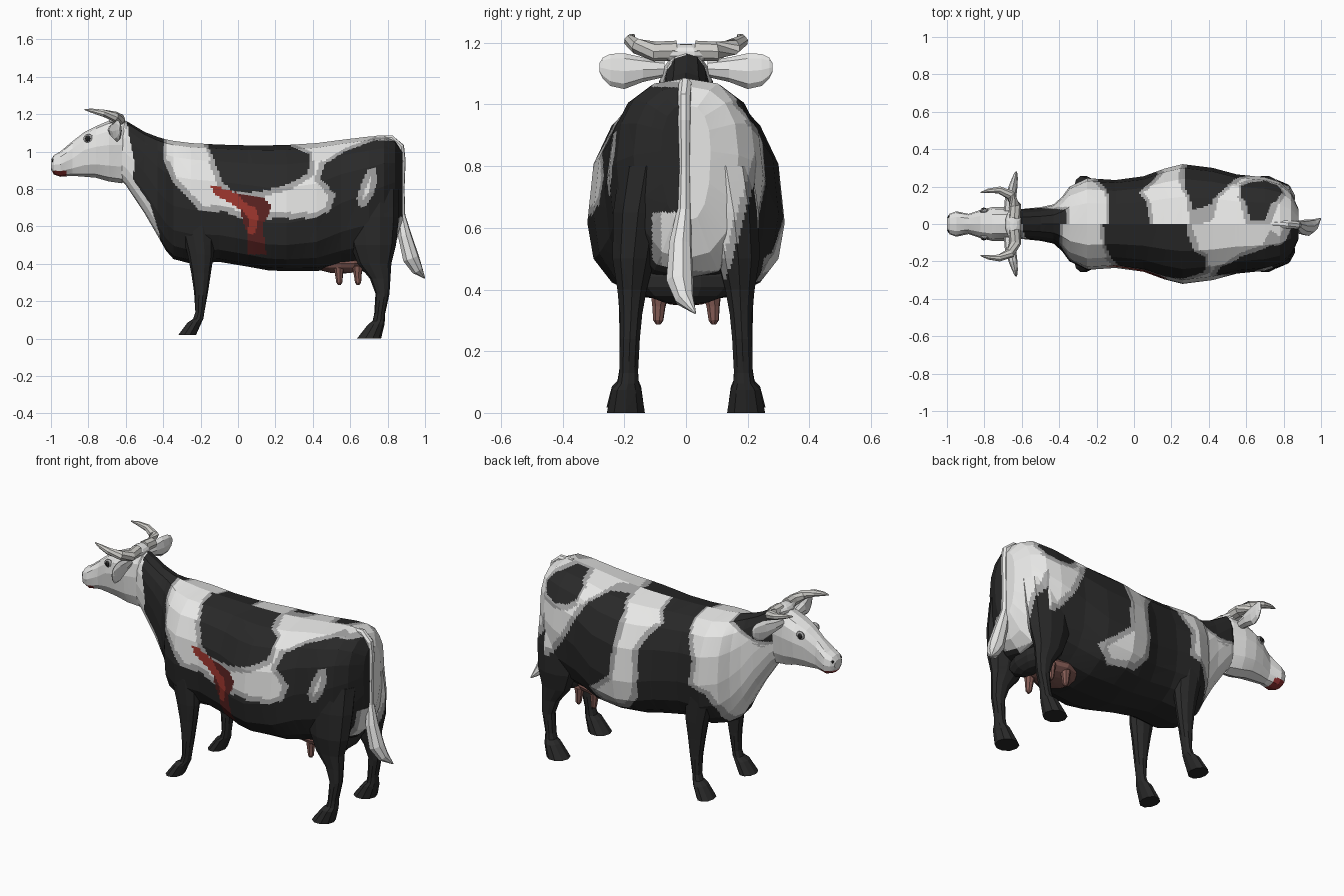
import bpy, bmesh, math
from mathutils import Vector

COLOURS = [("white hide", (.80, .80, .79)), ("black hide", (.022, .022, .022)),
           ("grey patch edge", (.38, .38, .38)), ("red stripe", (.32, .035, .025)),
           ("dark red stripe", (.10, .016, .015)), ("udder pink", (.23, .105, .09)),
           ("horn", (.62, .61, .58)), ("mouth red", (.28, .03, .03))]
WHITE, BLACK, GREY, RED, DARK, PINK, HORN, MOUTH = range(8)
MATS = []
for n, c in COLOURS:
    m = bpy.data.materials.new(n)
    m.diffuse_color = (*c, 1)
    MATS.append(m)

# Coat patches as outlines in side view (x, z)
LEFT_WHITE = [(-.39, 1.2), (-.17, 1.2), (-.165, 1.04), (-.13, .96), (-.085, .84), (-.03, .785), (.12, .783),
              (.28, .83), (.375, .885), (.385, .985), (.29, 1.025), (.28, 1.2), (.98, 1.2), (.86, 1.055),
              (.73, 1.06), (.57, 1.0), (.465, .933), (.44, .853), (.52, .773), (.49, .68), (.41, .644),
              (.17, .64), (.04, .628), (-.07, .68), (-.2, .68), (-.283, .767), (-.353, .842), (-.40, .96)]
LEFT_THROAT = [(-.8, .4), (-.8, 1.3), (-.605, 1.3), (-.585, 1.1), (-.555, .95), (-.56, .85), (-.47, .72),
               (-.42, .56), (-.40, .4)]
LEFT_HIP = [(.735, .91), (.70, .91), (.66, .83), (.635, .75), (.65, .70), (.69, .715), (.725, .77), (.745, .85)]
RIGHT_FRONT = [(-.9, .45), (-.9, 1.3), (-.13, 1.3), (-.13, 1.0), (-.16, .9), (-.20, .82), (-.18, .68),
               (-.28, .64), (-.33, .55), (-.35, .45)]
RIGHT_REAR = [(.09, 1.2), (.09, 1.04), (.03, .96), (.10, .87), (.13, .8), (.12, .66), (.13, .53), (.20, .44),
              (.37, .42), (.46, .50), (.39, .55), (.29, .64), (.27, .85), (.27, .97), (.31, 1.025), (.42, 1.025),
              (.50, .97), (.56, .86), (.62, .74), (.70, .64), (.78, .58), (.82, .5), (1.1, .42), (1.1, 1.2)]
NECK_CAP = [(-.63, .99), (-.63, 1.3), (-.38, 1.3), (-.36, 1.045), (-.45, .99), (-.54, .97)]
HIP_SPOT = [(.68 + .115 * math.cos(i * .7), 1.0 + .078 * math.sin(i * .7)) for i in range(9)]
STRIPE = [(-.15, .815), (-.1, .81), (0, .775), (.03, .73), (.09, .70), (.11, .65), (.09, .56), (.05, .56),
          (.06, .64), (.02, .685), (-.05, .73), (-.12, .765)]
STRIPE_DARK = [(-.02, .785), (.03, .77), (.13, .755), (.18, .71), (.16, .65), (.13, .62), (.15, .45), (.05, .45),
               (.05, .56), (.03, .62), (.01, .69)]


def signed(poly, x, z):
    """Distance to the outline, positive inside."""
    inside, best = False, 9.0
    for (x0, z0), (x1, z1) in zip(poly, poly[1:] + poly[:1]):
        if (z0 > z) != (z1 > z) and x < x0 + (z - z0) * (x1 - x0) / (z1 - z0):
            inside = not inside
        dx, dz = x1 - x0, z1 - z0
        t = max(0, min(1, ((x - x0) * dx + (z - z0) * dz) / (dx * dx + dz * dz + 1e-12)))
        best = min(best, math.hypot(x - x0 - t * dx, z - z0 - t * dz))
    return best if inside else -best


def coat(p):
    x, y, z = p
    if z < .4:
        return BLACK
    if x > (.8 if y < 0 else .77) and z < (1.03 if y < 0 else .92) and -.11 < y:   # back of the rump
        d = min(z - .43, y + (.02 if z > .65 else .11), .12 + .3 * (z - .4) - y)
    elif y < 0:
        if signed(STRIPE, x, z) > 0:
            return RED
        if signed(STRIPE_DARK, x, z) > 0:
            return DARK
        d = max(signed(LEFT_WHITE, x, z), signed(LEFT_HIP, x, z))
        if signed(LEFT_THROAT, x, z) > 0:
            return WHITE
    else:
        d = max(min(signed(RIGHT_FRONT, x, z), -signed(NECK_CAP, x, z)),
                min(signed(RIGHT_REAR, x, z), -signed(HIP_SPOT, x, z)))
    return BLACK if d < 0 else GREY if d < (.03 if z < .95 else .016) else WHITE


def finish(name, bm, paint):
    bmesh.ops.recalc_face_normals(bm, faces=bm.faces)
    for f in bm.faces:
        f.material_index = paint(f.calc_center_median()) if callable(paint) else paint
    me = bpy.data.meshes.new(name)
    bm.to_mesh(me)
    bm.free()
    for m in MATS:
        me.materials.append(m)
    ob = bpy.data.objects.new(name, me)
    bpy.context.collection.objects.link(ob)
    return ob


def loft(name, rings, paint, cuts=0):
    """Skin a row of rings, close the ends with fans, cut finely for the paint."""
    bm = bmesh.new()
    vs = [[bm.verts.new(p) for p in r] for r in rings]
    n = len(vs[0])
    for a, b in zip(vs, vs[1:]):
        for i in range(n):
            bm.faces.new((a[i], a[(i + 1) % n], b[(i + 1) % n], b[i]))
    for r in (vs[0], vs[-1]):
        c = bm.verts.new(sum((v.co for v in r), Vector()) / n)
        for i in range(n):
            bm.faces.new((r[i], r[(i + 1) % n], c))
    if cuts:
        bmesh.ops.subdivide_edges(bm, edges=bm.edges[:], cuts=cuts, use_grid_fill=True)
    return finish(name, bm, paint)


def power(v, p):
    return math.copysign(abs(v) ** p, v)


def upright(x, zb, zt, hw, k, n=16, p=.82):
    """Ring across x: k is the height share of the widest point."""
    zw, out = zb + (zt - zb) * k, []
    for i in range(n):
        c, s = math.cos(math.tau * i / n), math.sin(math.tau * i / n)
        out.append(Vector((x, hw * power(c, p), zw + power(s, p) * (zt - zw if s > 0 else zw - zb))))
    return out


def level(z, x0, x1, y, ry, n=10):
    return [Vector(((x0 + x1) / 2 + (x1 - x0) / 2 * math.cos(math.tau * i / n),
                    y + ry * math.sin(math.tau * i / n), z)) for i in range(n)]


def tube(name, path, paint, n=8):
    pts, rings = [Vector(p[:3]) for p in path], []
    for i, p in enumerate(pts):
        t = (pts[min(i + 1, len(pts) - 1)] - pts[max(i - 1, 0)]).normalized()
        u = t.cross(Vector((.3, .5, .1)) if abs(t.y) < .7 else Vector((0, 0, 1))).normalized()
        w = t.cross(u)
        rings.append([p + path[i][3] * (u * math.cos(math.tau * j / n) + w * math.sin(math.tau * j / n)) for j in range(n)])
    return loft(name, rings, paint)


def blob(name, centre, size, paint, u=10, v=7):
    bm = bmesh.new()
    bmesh.ops.create_uvsphere(bm, u_segments=u, v_segments=v, radius=1)
    for vert in bm.verts:
        vert.co = Vector(a * b + c for a, b, c in zip(vert.co, size, centre))
    return finish(name, bm, paint)


# Body and neck
loft("body", [upright(*s) for s in (
    (-.65, .87, 1.15, .06, .5), (-.60, .82, 1.165, .08, .5), (-.50, .67, 1.105, .09, .5),
    (-.43, .55, 1.078, .105, .45), (-.385, .47, 1.065, .145, .45), (-.345, .425, 1.057, .20, .45),
    (-.25, .40, 1.045, .245, .45),
    (-.10, .41, 1.037, .235, .42), (.05, .385, 1.033, .255, .4), (.16, .365, 1.033, .295, .38),
    (.26, .36, 1.035, .32, .38), (.42, .36, 1.045, .30, .42), (.55, .385, 1.062, .265, .5),
    (.70, .41, 1.08, .25, .55), (.78, .44, 1.085, .225, .58), (.84, .50, 1.06, .17, .6),
    (.88, .62, 1.0, .08, .6))], coat, 12)
blob("groin", (.70, 0, .425), (.075, .16, .075), BLACK)


# Head
def face_paint(p):
    return MOUTH if -.992 < p.x < -.92 and p.z < .897 else WHITE


loft("head", [upright(*s, n=12) for s in (
    (-1.0, .905, .955, .035, .5), (-.985, .877, .98, .055, .5), (-.95, .865, 1.0, .068, .5),
    (-.885, .87, 1.055, .054, .5), (-.82, .865, 1.105, .076, .6), (-.76, .86, 1.135, .09, .6),
    (-.69, .84, 1.165, .09, .6), (-.62, .83, 1.172, .075, .6), (-.58, .87, 1.15, .05, .6))], face_paint, 5)
blob("poll_tuft", (-.645, 0, 1.165), (.045, .09, .032), WHITE)

# Legs, from the top down to the hooves
FRONT = ((.72, -.33, -.12, .15, .075), (.6, -.31, -.125, .175, .06), (.45, -.27, -.13, .18, .048),
         (.35, -.25, -.145, .18, .04), (.25, -.235, -.16, .183, .034), (.14, -.228, -.18, .186, .032),
         (.105, -.24, -.185, .188, .036), (.085, -.27, -.195, .193, .05), (.018, -.32, -.225, .197, .064))
HIND = ((.80, .57, .86, .13, .09), (.65, .57, .86, .155, .085), (.5, .60, .845, .17, .072),
        (.4, .64, .82, .175, .05), (.32, .705, .815, .178, .038), (.24, .735, .81, .182, .034),
        (.13, .728, .786, .186, .032), (.095, .72, .785, .188, .036), (.075, .695, .783, .193, .05),
        (0, .636, .765, .195, .065))

for side, word in ((-1, "left"), (1, "right")):
    for name, rows in (("front_leg", FRONT), ("hind_leg", HIND)):
        loft(f"{name}_{word}", [level(z, a, b, side * y, r) for z, a, b, y, r in rows], coat, 5)
    # Horn, ear, eye and nostril
    tube("horn_" + word, [(-.64, side * .03, 1.175, .032), (-.635, side * .10, 1.172, .032),
                          (-.66, side * .155, 1.188, .027), (-.72, side * .182, 1.205, .02),
                          (-.78, side * .178, 1.218, .012), (-.82, side * .168, 1.225, .003)], HORN)
    ear = ((.07, -.67, 1.115, .026, .026), (.14, -.66, 1.113, .03, .04), (.20, -.647, 1.108, .024, .058),
           (.245, -.637, 1.112, .016, .052), (.27, -.632, 1.118, .009, .034), (.28, -.63, 1.12, .003, .015))
    loft("ear_" + word, [[Vector((x + rx * math.cos(math.tau * i / 8), side * y, z + rz * math.sin(math.tau * i / 8)))
                          for i in range(8)] for y, x, z, rx, rz in ear], WHITE)
    blob("eyelid_" + word, (-.80, side * .07, 1.07), (.028, .012, .024), GREY)
    blob("eye_" + word, (-.803, side * .074, 1.07), (.017, .014, .017), BLACK, 8, 6)
    blob("nostril_" + word, (-.985, side * .036, .95), (.011, .012, .012), BLACK, 8, 5)
    # Teats
    for x in (.54, .64):
        tube("teat_" + word, [(x, side * .085, .385, .03), (x, side * .088, .345, .022),
                              (x + .002, side * .09, .30, .017), (x + .002, side * .09, .287, .008)], PINK)

# Udder
blob("udder", (.55, 0, .402), (.145, .128, .055), PINK, 12, 8)

# Tail with tuft
tube("tail", [(.74, 0, 1.068, .018), (.82, -.003, 1.066, .022), (.868, -.005, 1.025, .022),
              (.876, -.005, .95, .021), (.872, -.005, .80, .019), (.872, -.006, .66, .023),
              (.892, -.018, .55, .037), (.925, -.02, .43, .045), (.958, -.005, .37, .032),
              (.998, .03, .323, .003)], WHITE)
